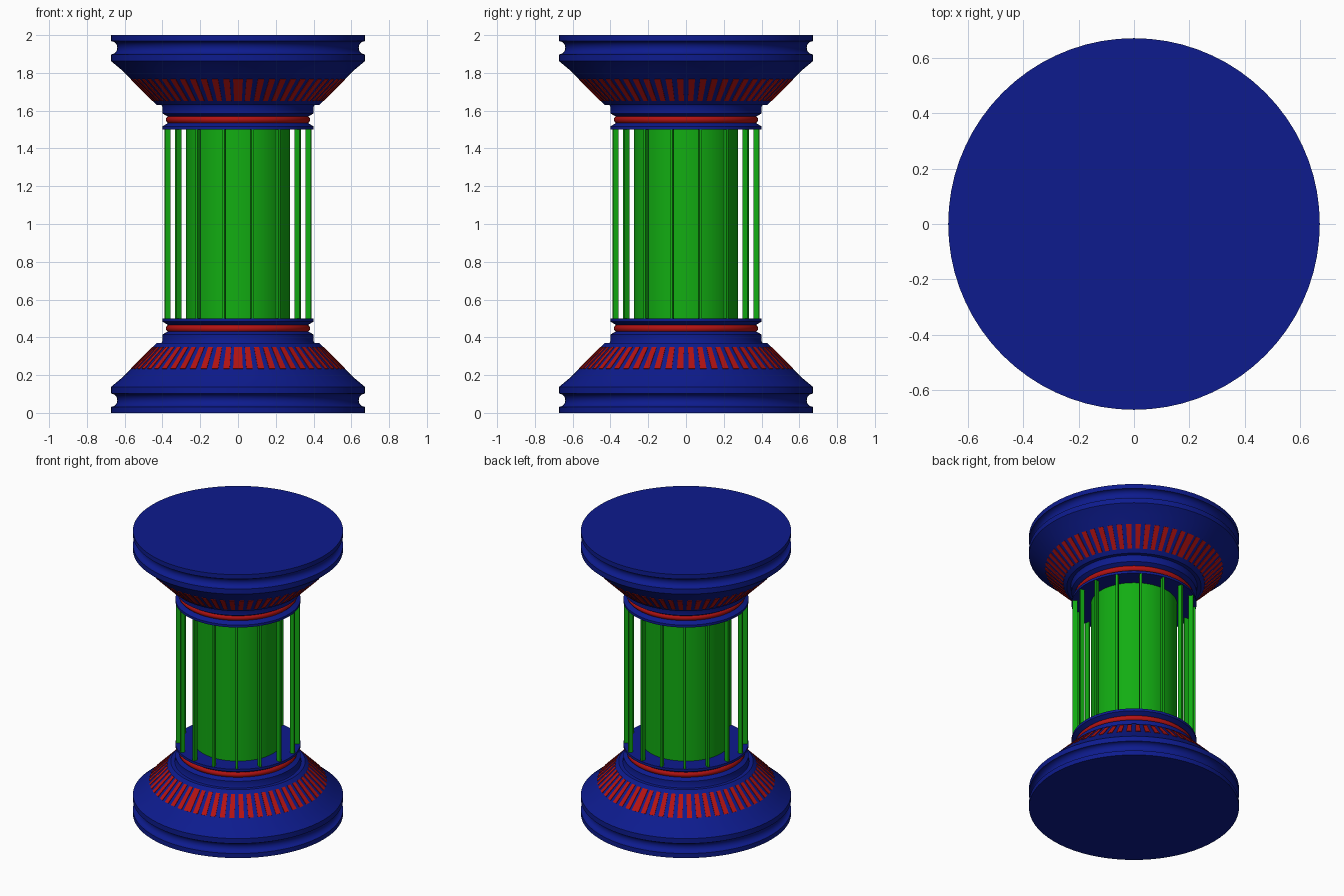
import bpy, bmesh, math
from mathutils import Matrix, Vector

if "Cube" in bpy.data.objects:
    bpy.data.objects.remove(bpy.data.objects["Cube"])


def material(name, rgb):
    m = bpy.data.materials.new(name)
    m.diffuse_color = (*rgb, 1)
    m.use_nodes = True
    m.node_tree.nodes["Principled BSDF"].inputs["Base Color"].default_value = m.diffuse_color
    return m


BLUE = material("blue", (0.004, 0.011, 0.27))
RED = material("red", (0.45, 0.006, 0.006))
GREEN = material("green", (0.006, 0.42, 0.006))


def finish(name, bm, mat, smooth=True, flip=False):
    """Store the mesh; flip moves it from the base to the capital."""
    if flip:
        for v in bm.verts:
            v.co.z = 2 - v.co.z
    bmesh.ops.recalc_face_normals(bm, faces=bm.faces)
    me = bpy.data.meshes.new(name)
    bm.to_mesh(me)
    bm.free()
    me.materials.append(mat)
    ob = bpy.data.objects.new(name, me)
    bpy.context.collection.objects.link(ob)
    if smooth:
        bpy.ops.object.select_all(action='DESELECT')
        ob.select_set(True)
        bpy.context.view_layer.objects.active = ob
        bpy.ops.object.shade_smooth_by_angle(angle=math.radians(30))
    return ob


def lathe(name, profile, mat, closed=False, flip=False, steps=72):
    bm = bmesh.new()
    vs = [bm.verts.new((r, 0, z)) for r, z in profile]
    pairs = list(zip(vs, vs[1:])) + ([(vs[-1], vs[0])] if closed else [])
    es = [bm.edges.new(p) for p in pairs]
    bmesh.ops.spin(bm, geom=vs + es, cent=(0, 0, 0), axis=(0, 0, 1),
                   angle=math.tau, steps=steps, use_merge=True)
    bmesh.ops.remove_doubles(bm, verts=bm.verts, dist=1e-5)
    return finish(name, bm, mat, flip=flip)


# stepped moulding shared by base and capital, with a round groove in the plinth
groove = [(0.672 - 0.033 * math.sin(math.pi * i / 10),
           0.067 - 0.035 * math.cos(math.pi * i / 10)) for i in range(11)]
moulding = [(0, 0), (0.672, 0)] + groove + [
    (0.672, 0.138), (0.66, 0.148), (0.615, 0.185), (0.43, 0.37),
    (0.405, 0.37), (0.40, 0.38), (0.40, 0.415), (0.37, 0.432),
    (0.37, 0.465), (0.40, 0.483), (0.40, 0.5), (0, 0.5)]
ring = [(0.362 + 0.02 * math.cos(a), 0.447 + 0.02 * math.sin(a))
        for a in (math.tau * i / 12 for i in range(12))]


def dentils(name, flip):
    """Red strips lying on the sloping face."""
    bm = bmesh.new()
    count = 58
    section = [(0.569, 0.235), (0.454, 0.35), (0.44, 0.34), (0.555, 0.225)]
    for i in range(count):
        a = -math.pi / 2 + math.tau * i / count
        # front and back strips are wider
        half = math.radians(2.6 if i % (count // 2) == 0 else 1.7)
        sides = [[bm.verts.new((r * math.cos(b), r * math.sin(b), z))
                  for r, z in section] for b in (a - half, a + half)]
        bm.faces.new(sides[0])
        bm.faces.new(sides[1][::-1])
        for k in range(4):
            n = (k + 1) % 4
            bm.faces.new((sides[0][k], sides[1][k], sides[1][n], sides[0][n]))
    finish(name, bm, RED, smooth=False, flip=flip)


for part, flip in (("base", False), ("capital", True)):
    lathe(part, moulding, BLUE, flip=flip)
    lathe(part + "_ring", ring, RED, closed=True, flip=flip)
    dentils(part + "_dentils", flip)

# round shaft core
lathe("shaft", [(0, 0.49), (0.276, 0.49), (0.276, 1.51), (0, 1.51)], GREEN)

# thin upright bars standing free around the shaft
bm = bmesh.new()
for i in range(16):
    m = (Matrix.Rotation(math.tau * (i + 0.5) / 16, 4, 'Z')
         @ Matrix.Translation(Vector((0.38, 0, 1)))
         @ Matrix.Diagonal((0.03, 0.014, 1.01, 1)))
    bmesh.ops.create_cube(bm, size=1, matrix=m)
finish("shaft_bars", bm, GREEN, smooth=False)
